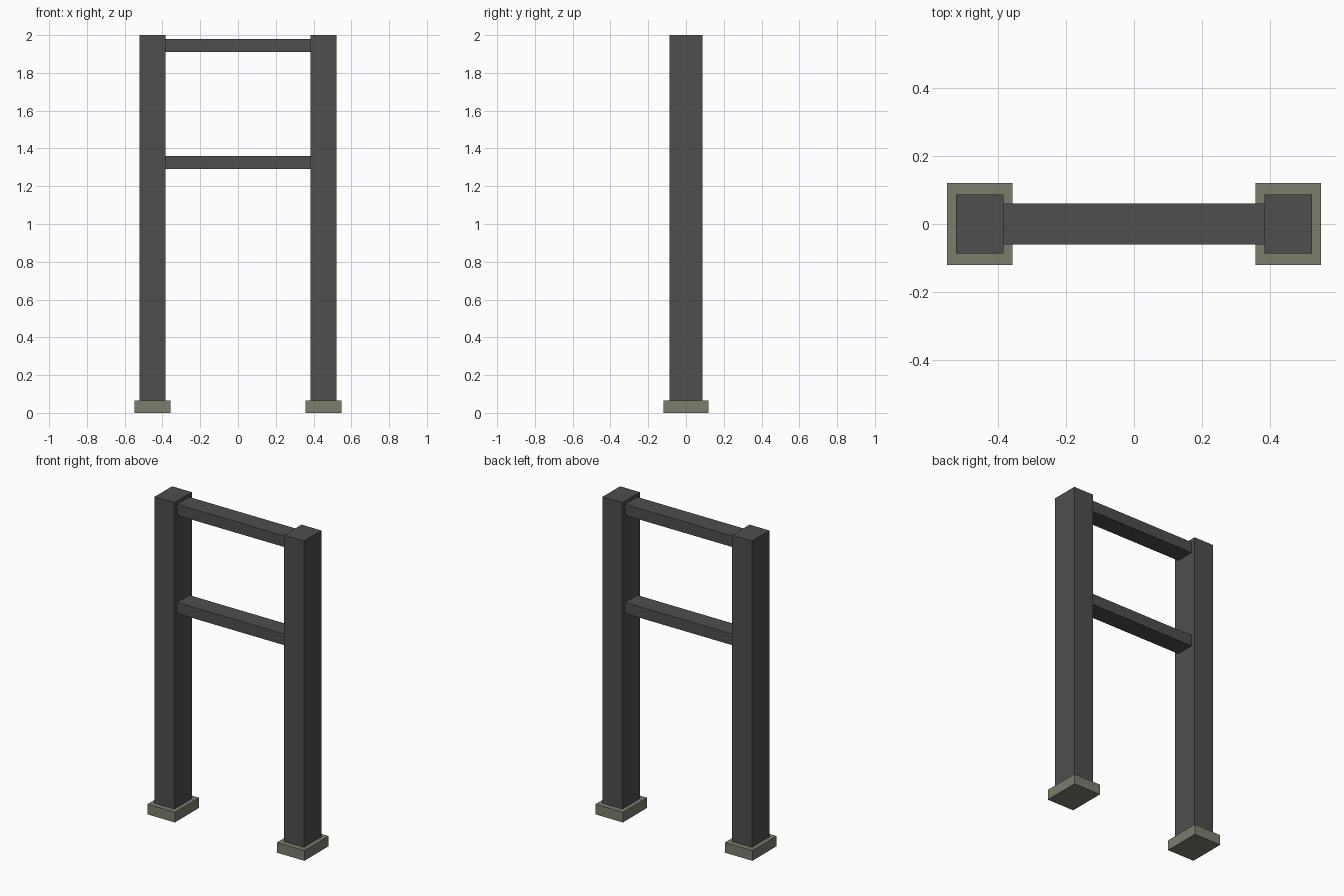
import bpy
import bmesh
from mathutils import Vector

cube = bpy.data.objects.get("Cube")
if cube:
    bpy.data.objects.remove(cube, do_unlink=True)


def make_material(name, color):
    mat = bpy.data.materials.new(name)
    mat.use_nodes = True
    mat.diffuse_color = color
    mat.node_tree.nodes["Principled BSDF"].inputs["Base Color"].default_value = color
    return mat


def add_box(name, low, high, mat):
    """Box spanning two opposite corners, with its origin at its centre."""
    low, high = Vector(low), Vector(high)
    bm = bmesh.new()
    bmesh.ops.create_cube(bm, size=1)
    bmesh.ops.scale(bm, vec=high - low, verts=bm.verts)
    mesh = bpy.data.meshes.new(name)
    bm.to_mesh(mesh)
    bm.free()
    mesh.materials.append(mat)
    obj = bpy.data.objects.new(name, mesh)
    obj.location = (low + high) / 2
    bpy.context.collection.objects.link(obj)
    return obj


dark_metal = make_material("dark grey metal", (0.077, 0.077, 0.077, 1))
concrete = make_material("olive grey concrete", (0.203, 0.205, 0.152, 1))

base_height = 0.065
post_inner, post_outer = 0.383, 0.522

# Posts standing on square footings
for side, sign in (("left", 1), ("right", -1)):
    x_base = sorted((sign * 0.357, sign * 0.548))
    x_post = sorted((sign * post_inner, sign * post_outer))
    add_box(side + "_footing", (x_base[0], -0.12, 0),
            (x_base[1], 0.12, base_height), concrete)
    add_box(side + "_post", (x_post[0], -0.087, base_height),
            (x_post[1], 0.087, 2), dark_metal)

# Crossbars between the posts
for name, bottom in (("upper_rail", 1.91), ("middle_rail", 1.29)):
    add_box(name, (-post_inner, -0.06, bottom),
            (post_inner, 0.06, bottom + 0.07), dark_metal)
